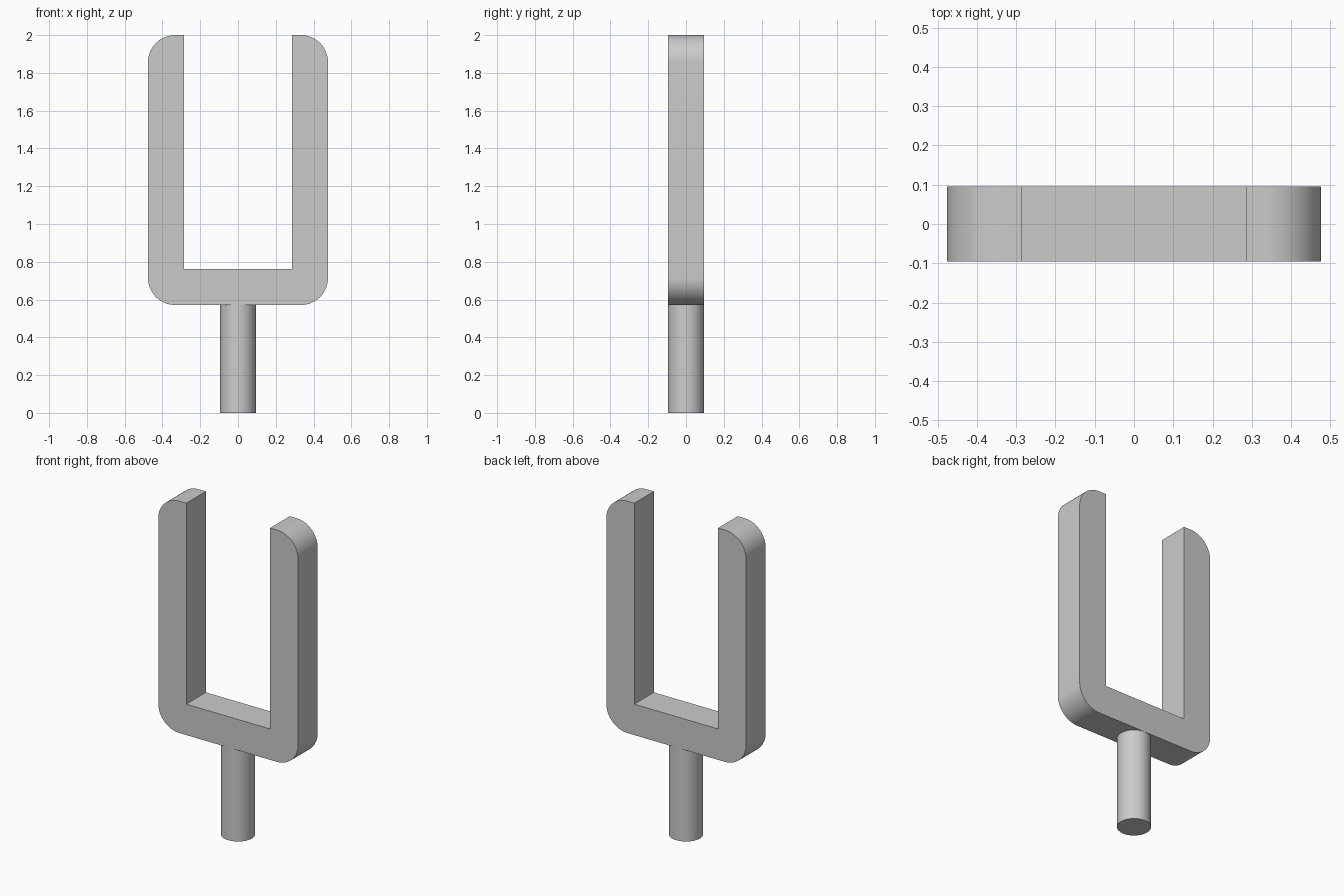
import bpy, bmesh
from math import sin, cos, pi

cube = bpy.data.objects.get("Cube")
if cube:
    bpy.data.objects.remove(cube, do_unlink=True)

U = 2 / 21            # design unit: the model is 21 units tall
RADIUS = 1.5 * U      # rounded outer corners

grey = bpy.data.materials.new("light grey")
grey.use_nodes = True
grey.diffuse_color = (0.6, 0.6, 0.6, 1)
grey.node_tree.nodes["Principled BSDF"].inputs["Base Color"].default_value = (0.6, 0.6, 0.6, 1)


def finish(obj):
    obj.data.materials.append(grey)
    bpy.ops.object.select_all(action="DESELECT")
    obj.select_set(True)
    bpy.context.view_layer.objects.active = obj
    bpy.ops.object.shade_smooth_by_angle(angle=pi / 6)


def arc(cx, cz, start, steps=16):
    """Quarter turn, counter-clockwise from the start angle."""
    angles = [start + pi / 2 * i / steps for i in range(steps + 1)]
    return [(cx + RADIUS * cos(a), cz + RADIUS * sin(a)) for a in angles]


# Fork: right-hand half of the U profile, mirrored, then extruded in depth
outer, inner, base, floor, top = 5 * U, 3 * U, 6 * U, 8 * U, 21 * U
half = arc(outer - RADIUS, base + RADIUS, -pi / 2)
half += arc(outer - RADIUS, top - RADIUS, 0)
half += [(inner, top), (inner, floor)]
profile = half + [(-x, z) for x, z in reversed(half)]

bm = bmesh.new()
face = bm.faces.new([bm.verts.new((x, -U, z)) for x, z in profile])
extruded = bmesh.ops.extrude_face_region(bm, geom=[face])
moved = [v for v in extruded["geom"] if isinstance(v, bmesh.types.BMVert)]
bmesh.ops.translate(bm, verts=moved, vec=(0, 2 * U, 0))
bmesh.ops.recalc_face_normals(bm, faces=bm.faces)
mesh = bpy.data.meshes.new("fork")
bm.to_mesh(mesh)
bm.free()
fork = bpy.data.objects.new("fork", mesh)
bpy.context.collection.objects.link(fork)
finish(fork)

# Stem: round pin under the fork
bpy.ops.mesh.primitive_cylinder_add(vertices=64, radius=U, depth=base, location=(0, 0, base / 2))
stem = bpy.context.object
stem.name = "stem"
finish(stem)
